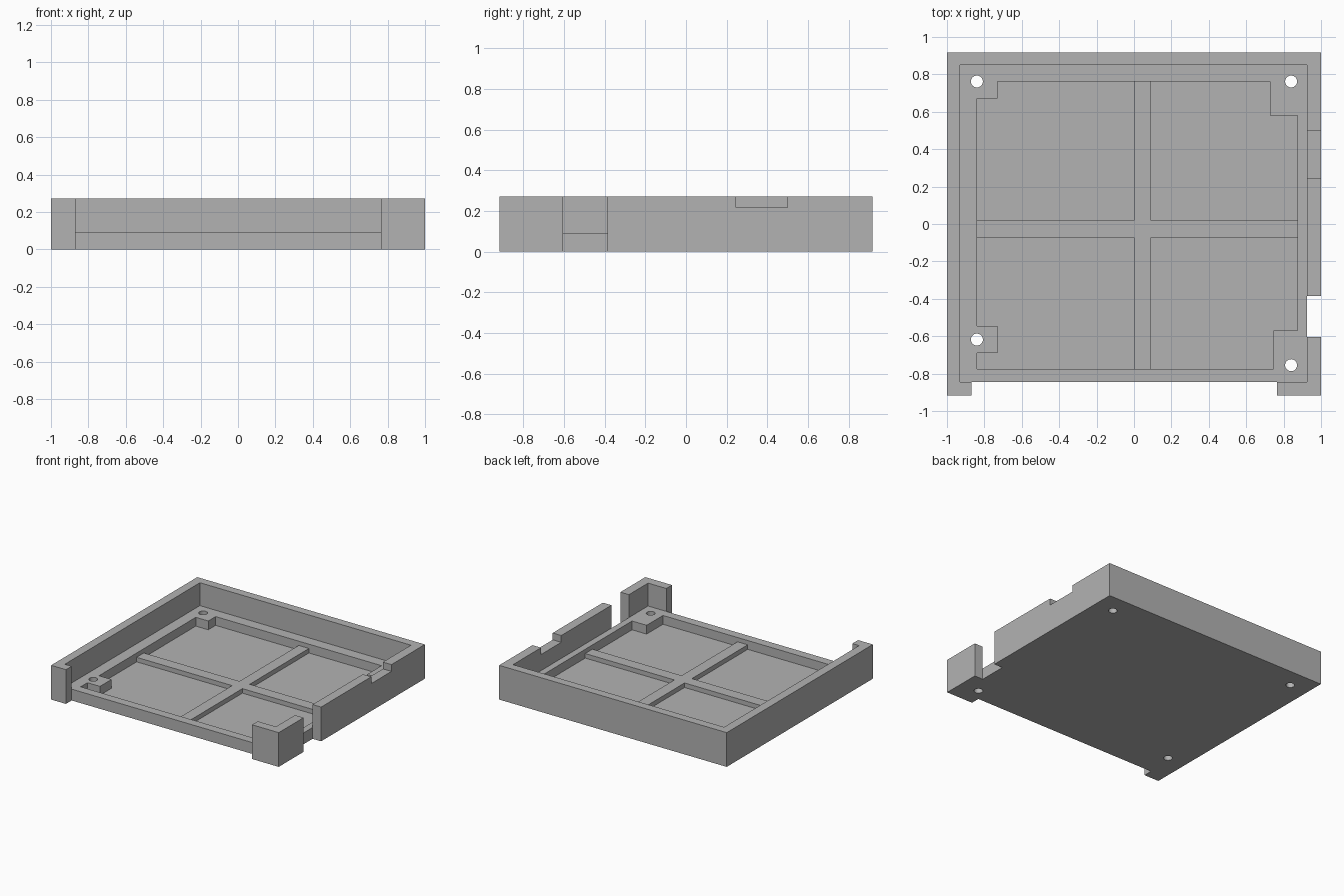
import bpy, bmesh, math

if "Cube" in bpy.data.objects:
    bpy.data.objects.remove(bpy.data.objects["Cube"])

grey = bpy.data.materials.new("plain grey")
grey.diffuse_color = (0.45, 0.45, 0.45, 1)
grey.use_nodes = True
grey.node_tree.nodes["Principled BSDF"].inputs["Base Color"].default_value = grey.diffuse_color

TOP, LEDGE, FLOOR, RIB = 0.272, 0.09, 0.02, 0.056
IN_L, IN_R, IN_F, IN_B = -0.93, 0.925, -0.845, 0.85   # inner wall faces


def prism(name, pts, z0, z1):
    """Extrude a plan outline from z0 to z1."""
    bm = bmesh.new()
    face = bm.faces.new([bm.verts.new((x, y, z0)) for x, y in pts])
    ext = bmesh.ops.extrude_face_region(bm, geom=[face])
    for v in ext["geom"]:
        if isinstance(v, bmesh.types.BMVert):
            v.co.z = z1
    bmesh.ops.recalc_face_normals(bm, faces=bm.faces)
    me = bpy.data.meshes.new(name)
    bm.to_mesh(me)
    bm.free()
    me.materials.append(grey)
    ob = bpy.data.objects.new(name, me)
    bpy.context.collection.objects.link(ob)
    return ob


def box(name, x0, x1, y0, y1, z0, z1):
    return prism(name, [(x0, y0), (x1, y0), (x1, y1), (x0, y1)], z0, z1)


# Tray block
tray = box("tray", -1, 1, -0.917, 0.917, 0, TOP)

cutters = [
    # space between the walls, above the ledge
    box("interior_cutter", IN_L, IN_R, IN_F, IN_B, LEDGE, 0.5),
    # openings in the front and right walls
    box("front_gap_cutter", -0.87, 0.765, -1.1, IN_F, -0.1, 0.5),
    box("right_gap_cutter", IN_R, 1.1, -0.605, -0.385, -0.1, 0.5),
    # shallow notch in the right wall top
    box("notch_cutter", IN_R - 0.02, 1.1, 0.245, 0.498, 0.218, 0.5),
    # recessed floor, stepping around the screw bosses
    prism("pocket_cutter", [
        (-0.84, -0.775), (0.745, -0.775), (0.745, -0.57), (0.873, -0.57),
        (0.873, 0.58), (0.728, 0.58), (0.728, 0.762), (-0.73, 0.762),
        (-0.73, 0.67), (-0.84, 0.67), (-0.84, -0.545), (-0.73, -0.545),
        (-0.73, -0.69), (-0.84, -0.69)], FLOOR, 0.15),
]

# Screw holes
for x, y in [(-0.84, 0.762), (0.84, 0.762), (-0.84, -0.618), (0.84, -0.755)]:
    ring = [(x + 0.032 * math.cos(a * math.tau / 32),
             y + 0.032 * math.sin(a * math.tau / 32)) for a in range(32)]
    cutters.append(prism("hole_cutter", ring, -0.1, 0.15))

for c in cutters:
    mod = tray.modifiers.new(c.name, 'BOOLEAN')
    mod.operation = 'DIFFERENCE'
    mod.solver = 'EXACT'
    mod.object = c
    c.hide_render = True
    c.hide_set(True)

# Cross-shaped floor rib
prism("cross_rib", [
    (-0.84, -0.073), (0, -0.073), (0, -0.775), (0.09, -0.775),
    (0.09, -0.073), (0.873, -0.073), (0.873, 0.018), (0.09, 0.018),
    (0.09, 0.762), (0, 0.762), (0, 0.018), (-0.84, 0.018)], FLOOR, RIB)
